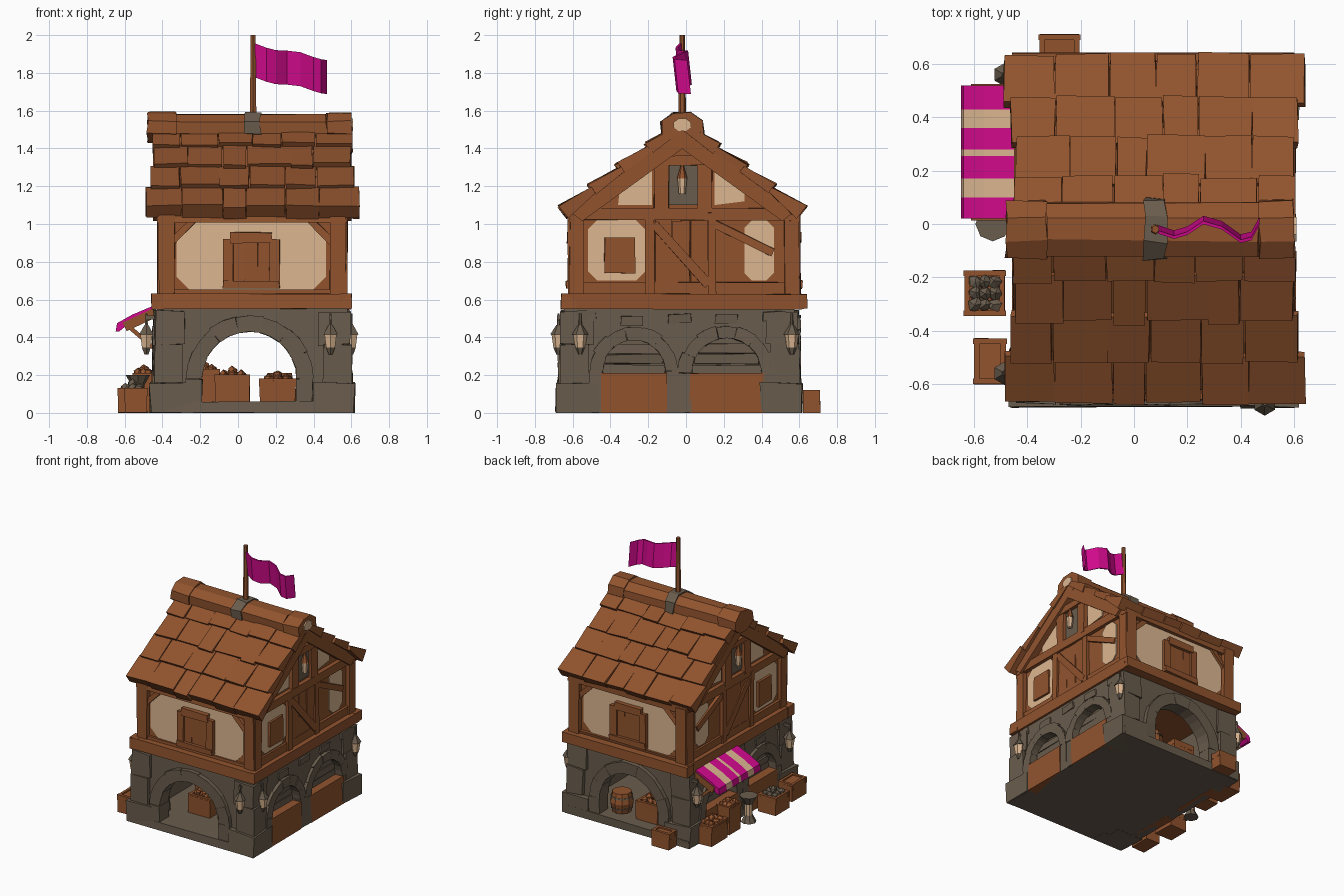
import bpy, bmesh, math, random
from mathutils import Vector, Matrix

if "Cube" in bpy.data.objects:
    bpy.data.objects.remove(bpy.data.objects["Cube"])
random.seed(7)

def material(name, rgb):
    m = bpy.data.materials.new(name)
    m.diffuse_color = (*rgb, 1)
    m.use_nodes = True
    m.node_tree.nodes["Principled BSDF"].inputs["Base Color"].default_value = m.diffuse_color
    return m
WOOD = material("timber brown", (.283, .087, .027))
STONE = material("warm grey stone", (.141, .107, .073))
CREAM = material("cream plaster", (.72, .475, .285))
PINK = material("magenta cloth", (.65, .003, .265))
CX, CY = .075, -.01          # centre of the house

def finish(name, bm, mat, jit=0):
    for v in bm.verts:
        v.co += Vector([random.uniform(-jit, jit) for _ in range(3)])
        v.co.z = max(v.co.z, 0)
    bmesh.ops.recalc_face_normals(bm, faces=bm.faces)
    me = bpy.data.meshes.new(name)
    bm.to_mesh(me)
    bm.free()
    ob = bpy.data.objects.new(name, me)
    bpy.context.collection.objects.link(ob)
    me.materials.append(mat)
    return ob

def prism(name, pts, axis, a, b, mat, jit=0):
    """Extrude a 2D outline along an axis: x takes (y,z), y takes (x,z), z takes (x,y)."""
    put = {'x': lambda p, t: (t, p[0], p[1]), 'y': lambda p, t: (p[0], t, p[1]),
           'z': lambda p, t: (p[0], p[1], t)}[axis]
    bm = bmesh.new()
    lo = [bm.verts.new(put(p, a)) for p in pts]
    hi = [bm.verts.new(put(p, b)) for p in pts]
    n = len(pts)
    bm.faces.new(lo)
    bm.faces.new(hi)
    for i in range(n):
        bm.faces.new((lo[i], lo[(i + 1) % n], hi[(i + 1) % n], hi[i]))
    return finish(name, bm, mat, jit)

def rect(u0, u1, v0, v1, c=0):
    if not c:
        return [(u0, v0), (u1, v0), (u1, v1), (u0, v1)]
    return [(u0 + c, v0), (u1 - c, v0), (u1, v0 + c), (u1, v1 - c),
            (u1 - c, v1), (u0 + c, v1), (u0, v1 - c), (u0, v0 + c)]

def box(name, x0, x1, y0, y1, z0, z1, mat, jit=0):
    return prism(name, rect(x0, x1, y0, y1), 'z', z0, z1, mat, jit)

def strip(p, q, w):
    """Outline of a straight board from p to q in 2D."""
    d = (Vector(q) - Vector(p)).normalized() * w / 2
    n = Vector((-d.y, d.x))
    return [Vector(p) + n, Vector(p) - n, Vector(q) - n, Vector(q) + n]

def cone(name, x, y, z0, z1, r0, r1, mat, n=6):
    bm = bmesh.new()
    bmesh.ops.create_cone(bm, cap_ends=True, segments=n, radius1=r0, radius2=r1, depth=z1 - z0,
                          matrix=Matrix.Translation((x, y, (z0 + z1) / 2)))
    return finish(name, bm, mat)

# ---------- stone ground floor ----------
SX, SY, SYC = .505, .61, -.035
box("stone_floor", CX - .525, CX + .525, SYC - .65, SYC + .65, 0, .06, STONE, .005)
box("timber_ceiling", CX - .46, CX + .46, SYC - .56, SYC + .56, .53, .555, WOOD)

def arch_outline(u0, u1, top, arches):
    pts = [(u0, .02)]
    for c, r, zs in arches:
        pts.append((c - r, .02))
        pts += [(c - r * math.cos(math.pi * k / 10), zs + r * math.sin(math.pi * k / 10)) for k in range(11)]
        pts.append((c + r, .02))
    return pts + [(u1, .02), (u1, top), (u0, top)]

def voussoirs(name, axis, a, b, c, r, zs, t):
    for k in range(7):
        a0, a1 = math.pi * k / 7, math.pi * (k + 1) / 7
        am, q = (a0 + a1) / 2, r + t + random.uniform(-.006, .006)
        pts = [(c + rr * math.cos(g), zs + rr * math.sin(g)) for rr, g in
               ((r - .01, a0), (q, a0), (q, am), (q, a1), (r - .01, a1), (r - .01, am))]
        prism(name, pts, axis, a, b, STONE, .003)
    for s in (-1, 1):       # foot blocks of the arch
        u = sorted((c + s * (r - .01), c + s * (r + t)))
        prism(name + "_foot", rect(*u, 0, zs), axis, a, b, STONE, .005)

for s in (-1, 1):
    # open front and back arches
    y = SYC + s * SY
    prism("arched_end_wall", arch_outline(CX - SX, CX + SX, .56, [(.06, .26, .18)]), 'y', y - s * .08, y, STONE)
    voussoirs("end_arch_stone", 'y', y - s * .08, y + s * .032, .06, .26, .18, .075)
    # blind double arches on both sides
    x = CX + s * SX
    arches = [(-.275, .175, .22), (.215, .195, .21)]
    prism("arched_side_wall", arch_outline(SYC - SY, SYC + SY, .56, arches), 'x', x - s * .06, x, STONE)
    box("side_backing", *sorted((x - s * .07, x - s * .055)), SYC - .55, SYC + .55, .05, .54, STONE)
    for c, r, zs in arches:
        voussoirs("side_arch_stone", 'x', x - s * .05, x + s * .023, c, r, zs, .06)
        for k in range(3):      # stone courses inside the blind arch
            box("infill_course", *sorted((x - s * .06, x - s * random.uniform(.03, .045))), c - r * (.98 - k * .1),
                c + r * (.98 - k * .1), .205 + k * .055, .255 + k * .055, STONE, .004)
        box("lower_panel", *sorted((x - s * .05, x + s * .027)), c - r, c + r, 0, .21, WOOD, .002)
    # corner buttresses: stepped and tapering
    for t in (-1, 1):
        for z0, z1, w, g in ((0, .16, .18, .034), (.16, .36, .13, .018), (.36, .54, .15, .012)):
            xs = sorted((CX + s * (SX + g), CX + s * (SX - w)))
            ys = sorted((SYC + t * (SY + g + .006), SYC + t * (SY - w)))
            box("corner_buttress", *xs, *ys, z0, z1, STONE, .008)
    # loose raised wall stones
    for k in range(5):
        u, z = SYC - .5 + k * .25, random.uniform(.46, .5)
        box("raised_stone", *sorted((x - s * .02, x + s * .01)), u - .06, u + .06, z, z + .045, STONE, .006)

# ---------- timber upper floor ----------
WX, WY, APEX, RY = .475, .58, 1.478, -.02
prism("upper_body", [(CY - WY, .55), (CY + WY, .55), (CY + WY, 1.045), (RY, APEX), (CY - WY, 1.055)],
      'x', CX - WX, CX + WX, WOOD)
for s in (-1, 1):
    # long-wall faces: plaster, posts, braces and a shuttered window
    y = CY + s * WY
    def wall(name, pts, d, mat=WOOD, jit=.004):
        prism(name, pts, 'y', y - s * .01, y + s * d, mat, jit)
    wall("plaster_panel", rect(-.325, .465, .63, 1.02, .09), .006, CREAM, 0)
    wall("sill_beam", rect(-.46, .6, .55, .63), .07)
    wall("lower_rail", rect(-.4, .55, .625, .65), .02)
    wall("top_beam", rect(-.43, .58, 1.01, 1.065), .03)
    for t in (-1, 1):
        wall("corner_post", rect(*sorted((CX + t * .495, CX + t * .41)), .6, 1.05), .035)
        wall("corner_brace", strip((CX + t * .43, .9), (CX + t * .3, 1.03), .035), .022)
        wall("window_jamb", rect(*sorted((.07 + t * .15, .07 + t * .095)), .68, .92), .035)
    wall("window_head", rect(-.04, .18, .9, .955), .04)
    wall("window_sill", rect(-.08, .22, .66, .7), .045)
    for k in range(3):
        wall("shutter_board", rect(-.03 + k * .067, .037 + k * .067, .69, .91), .02, WOOD, .002)

    # gable faces
    x = CX + s * WX
    def gable(name, pts, d, mat=WOOD, jit=.004):
        prism(name, pts, 'x', x - s * .01, x + s * d, mat, jit)
    gable("sill_beam_side", rect(CY - .65, CY + .62, .55, .63), .05)
    gable("lower_rail_side", rect(-.58, .56, .63, .69), .015)
    gable("tie_beam", rect(-.6, .58, 1.02, 1.085), .03)
    for a, b in ((-.615, -.54), (-.215, -.17), (.115, .16), (.52, .6)):
        gable("gable_post", rect(a, b, .6, 1.05), .028)
    gable("left_plaster", rect(-.52, -.215, .7, 1.02, .05), .007, CREAM, 0)
    gable("side_shutter", rect(-.43, -.27, .74, .93), .025)
    gable("right_plaster", rect(.31, .465, .7, 1.02, .04), .007, CREAM, 0)
    for k in range(3):
        gable("door_board", rect(-.165 + k * .094, -.075 + k * .094, .64, 1.02), .014)
    gable("door_brace", strip((-.17, 1.0), (.12, .68), .05), .024)
    gable("right_brace", strip((.15, 1.0), (.46, .85), .045), .02)
    gable("gable_plaster_left", [(-.36, 1.1), (-.18, 1.1), (-.18, 1.31), (-.25, 1.29), (-.35, 1.19)], .007, CREAM, 0)
    gable("gable_plaster_right", [(.15, 1.1), (.31, 1.12), (.31, 1.18), (.2, 1.3), (.15, 1.32)], .007, CREAM, 0)
    for a, b in ((-.17, -.09), (.06, .14)):
        gable("king_post", rect(a, b, 1.06, 1.35), .03)
    gable("attic_window", rect(-.09, .06, 1.1, 1.31), .009, STONE, 0)
    gable("attic_lintel", rect(-.17, .14, 1.31, 1.36), .035)
    cone("hanging_lamp", x + s * .03, -.02, 1.16, 1.24, .018, .025, CREAM)
    cone("lamp_hook", x + s * .03, -.02, 1.24, 1.31, .028, .008, WOOD)

# ---------- roof ----------
c, sn = .81, .586
for s in (-1, 1):
    def P(d, h):
        return (RY + s * (d * c + h * sn), APEX - d * sn + h * c)
    prism("roof_deck", [P(0, -.01), P(.72, -.01), P(.72, .03), P(0, .03)], 'x', CX - .52, CX + .52, WOOD)
    for e in (-1, 1):       # barge boards on the gable ends
        prism("barge_board", [P(.03, -.065), P(.7, -.065), P(.72, 0), P(0, 0)], 'x',
              CX + e * .47, CX + e * .525, WOOD)
    for i in range(4):      # overlapping shingle rows, flaring at the eaves
        half = (.53, .522, .54, .566)[i]
        n = 6
        cuts = [CX + .002 - half + 2 * half * (k + (random.uniform(-.2, .2) if 0 < k < n else 0)) / n for k in range(n + 1)]
        for k in range(n):
            d0, d1 = .1875 * i - .01, .1875 * (i + 1) + random.uniform(-.01, .01)
            top = .074 + random.uniform(-.006, .006)
            prism("shingle", [P(d0, .015), P(d1, .012 if i < 3 else -.008), P(d1 + .005, top), P(d0, .05)], 'x',
                  cuts[k] + .002, cuts[k + 1] - .002, WOOD, .004)
# ridge roll in three logs, with a pale core at the right end
octagon = [(RY + .11 * math.cos(g), 1.505 + .08 * math.sin(g)) for g in [math.pi * (k + .5) / 4 for k in range(8)]]
def ring(f, dz=0):
    return [(RY + (y - RY) * f, 1.505 + dz + (z - 1.505) * f) for y, z in octagon]
for a, b, f in ((-.48, -.33, 1.06), (-.33, .47, 1), (.47, .6, 1.06)):
    prism("ridge_roll", ring(f, .006 if f > 1 else 0), 'x', a, b, WOOD, .006)
prism("ridge_end", ring(.45, .02), 'x', .595, .609, CREAM)

# ---------- flag ----------
prism("pole_clamp", ring(1.14, .004), 'x', .04, .12, STONE, .008)
cone("flag_pole", .08, -.02, 1.55, 2.0, .02, .015, WOOD)
wave = [(.09, -.03), (.15, -.05), (.2, -.035), (.26, .005), (.33, -.015), (.4, -.065), (.44, -.055), (.47, 0)]
bm = bmesh.new()
rows = []
for x, y in wave:
    z = 1.95 - .2 * (x - .09) + .008 * math.sin(x * 25)
    rows.append([bm.verts.new((x, y + o, zz)) for zz, o in ((z, -.006), (z - .18, .014), (z - .18, .026), (z, .006))])
for p, q in zip(rows, rows[1:]):
    for k in range(4):
        bm.faces.new((p[k], p[(k + 1) % 4], q[(k + 1) % 4], q[k]))
bm.faces.new(rows[0])
bm.faces.new(rows[-1])
finish("flag", bm, PINK)

# ---------- striped awning ----------
edges = [.02, .1, .17, .255, .28, .36, .43, .52]
for k in range(7):
    prism("awning_stripe", [(-.43, .575), (-.56, .52), (-.64, .475), (-.648, .43), (-.63, .43), (-.55, .495), (-.43, .555)],
          'y', edges[k], edges[k + 1], CREAM if k % 2 else PINK)
for y in (.03, .51):
    prism("awning_arm", strip((-.43, .535), (-.6, .455), .05), 'y', y - .016, y + .016, WOOD)
    prism("awning_strut", strip((-.43, .33), (-.57, .45), .022), 'y', y - .01, y + .01, WOOD)

# ---------- lanterns ----------
for x, y, dx, dy in ((.49, -.675, 0, 1), (.6, -.56, -1, 0), (.6, .56, -1, 0), (-.485, -.56, 1, 0), (-.485, .56, 1, 0)):
    cone("lantern_base", x, y, .31, .345, .012, .027, STONE)
    cone("lantern_glass", x, y, .345, .415, .027, .037, CREAM)
    cone("lantern_cap", x, y, .415, .465, .044, .012, STONE)
    cone("lantern_ring", x, y, .465, .525, .009, .006, STONE)
    box("lantern_bracket", *sorted((x - .008, x + .008 + dx * .08)), *sorted((y - .008, y + .008 + dy * .08)),
        .495, .515, STONE)

# ---------- market goods ----------
def crate(x, y, z, w, d, h, fill=None):
    box("crate", x - w / 2, x + w / 2, y - d / 2, y + d / 2, z, z + h, WOOD, .003)
    for t in (-1, 1):
        box("crate_rim", x - w / 2 - .004, x + w / 2 + .004, *sorted((y + t * d / 2, y + t * (d / 2 - .02))),
            z + h - .03, z + h + .012, WOOD)
        box("crate_rim", *sorted((x + t * w / 2, x + t * (w / 2 - .02))), y - d / 2, y + d / 2, z + h - .03, z + h + .012, WOOD)
    if fill:
        for k in range(9):
            bm = bmesh.new()
            bmesh.ops.create_icosphere(bm, subdivisions=1, radius=.028, matrix=Matrix.Translation(
                (x + (k % 3 - 1) * w * .25, y + (k // 3 - 1) * d * .25, z + h + (.03 if k == 4 else .008))))
            finish("produce", bm, fill, .005)

def barrel(x, y, z, r, h):
    cone("barrel_lower", x, y, z, z + h / 2, r * .8, r, WOOD, 10)
    cone("barrel_upper", x, y, z + h / 2, z + h, r, r * .8, WOOD, 10)
    cone("barrel_hoop", x, y, z + h * .2, z + h * .27, r * .93, r * .96, STONE, 10)
    cone("barrel_hoop", x, y, z + h * .73, z + h * .8, r * .96, r * .93, STONE, 10)

crate(-.56, -.26, 0, .15, .17, .12, STONE)
crate(-.54, -.515, 0, .12, .17, .12)
crate(-.28, .665, 0, .15, .09, .11)
crate(-.5, .4, 0, .13, .2, .14, WOOD)
crate(-.5, .2, 0, .11, .14, .2, WOOD)
for y in (-.33, .42):
    crate(-.03, y, .06, .18, .2, .13, WOOD)
crate(.21, -.3, .06, .19, .22, .11, WOOD)
crate(-.18, 0, .06, .16, .3, .16, WOOD)
barrel(.22, .46, .06, .085, .15)
# weighing stand beside the awning
cone("stand_foot", -.53, .0, 0, .06, .055, .025, STONE, 8)
cone("stand_stem", -.53, .0, .05, .14, .028, .028, CREAM, 8)
cone("stand_bowl", -.53, .0, .13, .2, .025, .065, STONE, 8)
